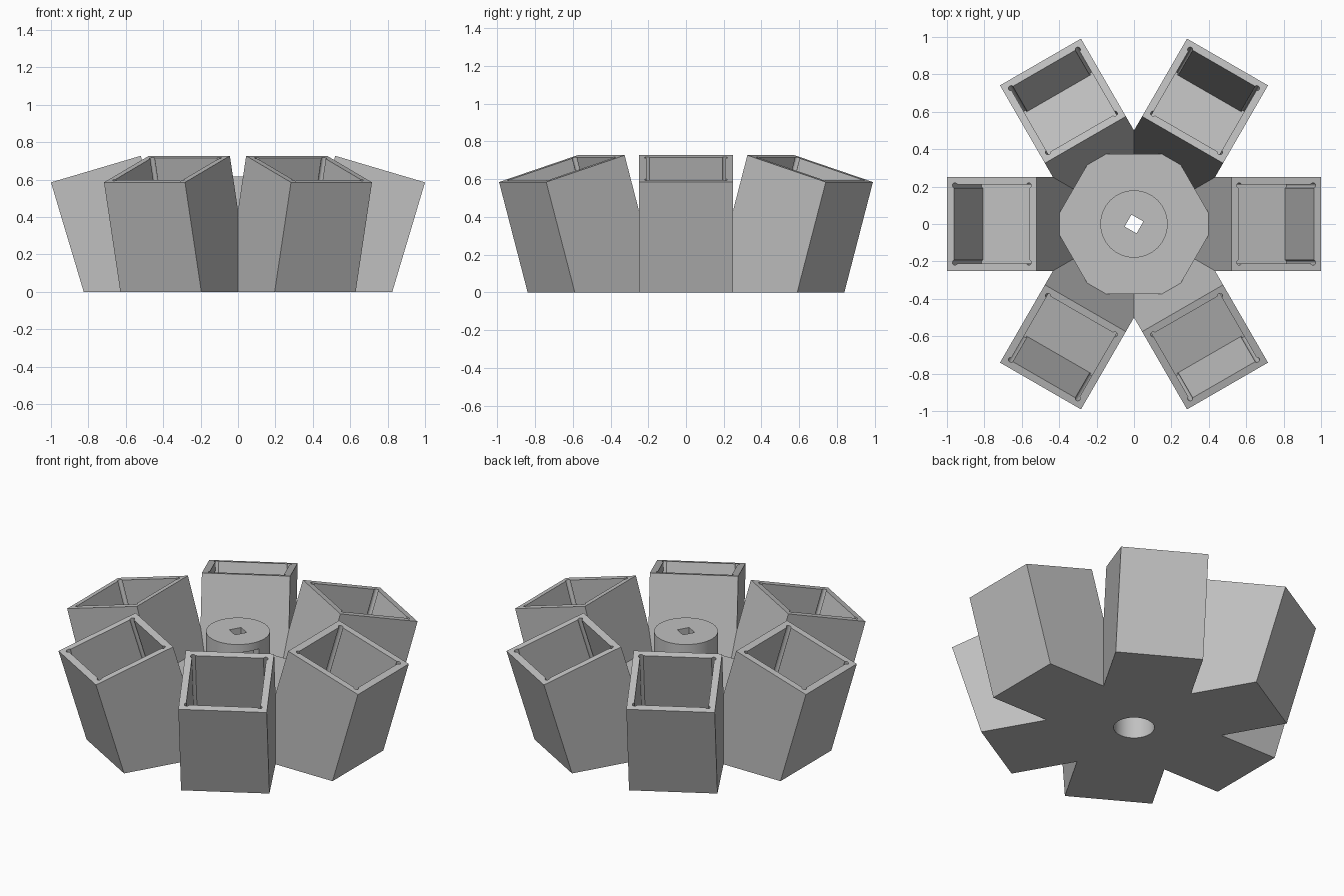
import bpy, bmesh, math
from mathutils import Matrix, Vector

if "Cube" in bpy.data.objects:
    bpy.data.objects.remove(bpy.data.objects["Cube"], do_unlink=True)

grey = bpy.data.materials.new("plain grey")
grey.use_nodes = True
COLOUR = (0.53, 0.53, 0.53, 1)
grey.diffuse_color = COLOUR
grey.node_tree.nodes["Principled BSDF"].inputs["Base Color"].default_value = COLOUR

TILT = math.atan2(0.175, 0.585)
RIM = Matrix.Translation((0.76, 0, 0.656)) @ Matrix.Rotation(TILT, 4, "Y")


def finish(name, bm):
    bmesh.ops.recalc_face_normals(bm, faces=bm.faces)
    mesh = bpy.data.meshes.new(name)
    bm.to_mesh(mesh)
    bm.free()
    mesh.materials.append(grey)
    obj = bpy.data.objects.new(name, mesh)
    bpy.context.collection.objects.link(obj)
    return obj


def prism(name, sides, radius, low, high, turn=0.0, matrix=Matrix()):
    """Upright regular prism between two heights."""
    bm = bmesh.new()
    place = (matrix @ Matrix.Translation((0, 0, (low + high) / 2))
             @ Matrix.Rotation(turn, 4, "Z"))
    bmesh.ops.create_cone(bm, cap_ends=True, segments=sides, radius1=radius,
                          radius2=radius, depth=high - low, matrix=place)
    return finish(name, bm)


def block(name, size, centre, matrix=Matrix()):
    bm = bmesh.new()
    place = matrix @ Matrix.Translation(centre) @ Matrix.Diagonal((*size, 1))
    bmesh.ops.create_cube(bm, size=1, matrix=place)
    return finish(name, bm)


def cut(target, cutters):
    """Subtract each cutter, apply, and remove it."""
    bpy.context.view_layer.objects.active = target
    for cutter in cutters:
        cutter.hide_render = True
        mod = target.modifiers.new("cut", "BOOLEAN")
        mod.operation = "DIFFERENCE"
        mod.solver = "EXACT"
        mod.object = cutter
        bpy.ops.object.modifier_apply(modifier=mod.name)
        bpy.data.objects.remove(cutter, do_unlink=True)


def smooth(obj):
    bpy.ops.object.select_all(action="DESELECT")
    obj.select_set(True)
    bpy.context.view_layer.objects.active = obj
    bpy.ops.object.shade_smooth_by_angle(angle=math.radians(30))


# Leaning square bin: side profile extruded across its width
bm = bmesh.new()
profile = [(0.303, 0), (0.825, 0), (1.0, 0.585), (0.52, 0.727)]
face = bm.faces.new([bm.verts.new((x, -0.25, z)) for x, z in profile])
wall = bmesh.ops.extrude_face_region(bm, geom=[face])
verts = [v for v in wall["geom"] if isinstance(v, bmesh.types.BMVert)]
bmesh.ops.translate(bm, verts=verts, vec=Vector((0, 0.5, 0)))
bin_box = finish("bin_1", bm)

# Pocket with small round corner reliefs
DEPTH = 0.54
cutters = [block("pocket_cutter", (0.42, 0.42, DEPTH + 0.2),
                 (0, 0, 0.1 - DEPTH / 2), RIM)]
for sx in (-1, 1):
    for sy in (-1, 1):
        corner = RIM @ Matrix.Translation((sx * 0.206, sy * 0.206, 0))
        cutters.append(prism("relief_cutter", 16, 0.014, -DEPTH + 0.001, 0.15,
                             matrix=corner))
cut(bin_box, cutters)
smooth(bin_box)

# Ring of six bins
for i in range(1, 6):
    copy = bpy.data.objects.new(f"bin_{i + 1}", bin_box.data)
    copy.rotation_euler.z = i * math.pi / 3
    bpy.context.collection.objects.link(copy)

# Hexagonal core, with corners running into the bins
core = prism("core_plate", 6, 0.433, 0, 0.32)
vertex_angle = math.atan2(core.data.vertices[0].co.y, core.data.vertices[0].co.x)
core.data.transform(Matrix.Rotation(-vertex_angle, 4, "Z"))
cut(core, [prism("bore_cutter", 48, 0.115, -0.1, 0.5)])
smooth(core)

# Round hub with bore below, square shaft hole above and a side slot
hub = prism("hub", 64, 0.18, 0.31, 0.617)
slot_turn = Matrix.Rotation(math.radians(-30), 4, "Z")
cut(hub, [prism("bore_cutter", 48, 0.115, 0.2, 0.42),
          prism("shaft_cutter", 4, 0.052, 0.3, 0.7, math.radians(15)),
          block("slot_cutter", (0.2, 0.1, 0.1), (0.2, 0, 0.52), slot_turn)])
smooth(hub)
